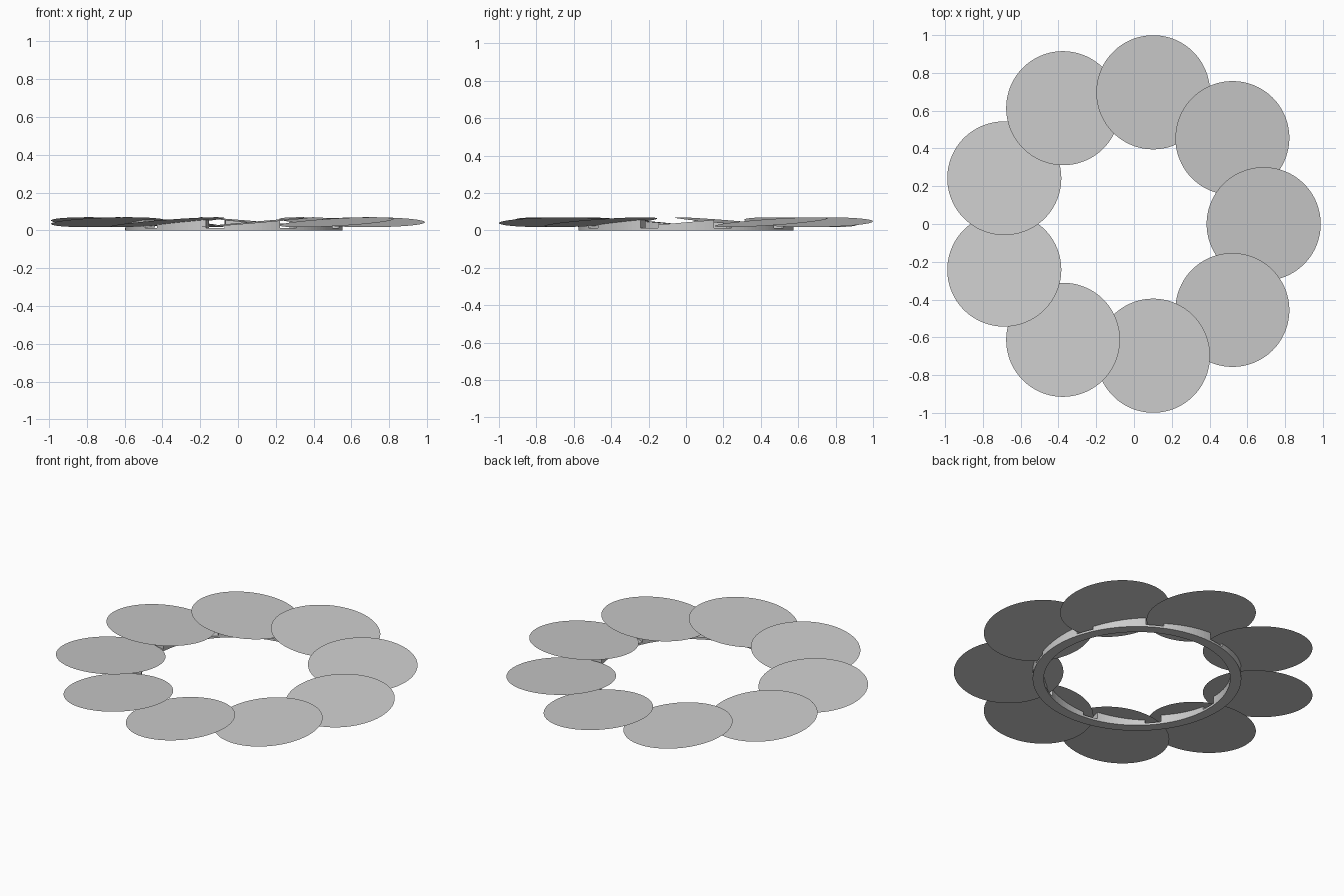
import bpy, bmesh, math
from mathutils import Matrix, Vector

cube = bpy.data.objects.get("Cube")
if cube:
    bpy.data.objects.remove(cube, do_unlink=True)

COUNT = 9
STEP = math.tau / COUNT
CENTRE = Vector((-0.0215, 0, 0))
ORBIT, DISC_R = 0.708, 0.302
TILT, DISC_Z = math.radians(5), 0.0435
R_IN, R_OUT, RING_TOP = 0.514, 0.575, 0.013

grey = bpy.data.materials.new("light_grey")
colour = (0.6, 0.6, 0.6, 1)
grey.diffuse_color = colour
grey.use_nodes = True
grey.node_tree.nodes["Principled BSDF"].inputs["Base Color"].default_value = colour


def finish(name, bm, angle=0.0):
    mesh = bpy.data.meshes.new(name)
    bm.to_mesh(mesh)
    bm.free()
    mesh.materials.append(grey)
    obj = bpy.data.objects.new(name, mesh)
    obj.matrix_world = Matrix.Translation(CENTRE) @ Matrix.Rotation(angle, 4, "Z")
    bpy.context.collection.objects.link(obj)
    return obj


def arc_block(name, start, end, segments, bottom, top, angle=0.0):
    """Sweep a rectangular section along an arc; top(y) gives the upper height."""
    bm = bmesh.new()
    closed = abs(end - start - math.tau) < 1e-6
    sections = []
    for i in range(segments if closed else segments + 1):
        a = start + (end - start) * i / segments
        section = []
        for r, upper in ((R_IN, 0), (R_OUT, 0), (R_OUT, 1), (R_IN, 1)):
            y = r * math.sin(a)
            section.append(bm.verts.new((r * math.cos(a), y, top(y) if upper else bottom)))
        sections.append(section)
    for i in range(segments):
        p, q = sections[i], sections[(i + 1) % len(sections)]
        for j in range(4):
            k = (j + 1) % 4
            bm.faces.new((p[j], p[k], q[k], q[j]))
    if not closed:
        bm.faces.new(sections[0])
        bm.faces.new(sections[-1])
    bmesh.ops.recalc_face_normals(bm, faces=bm.faces)
    return finish(name, bm, angle)


# Flat base ring
arc_block("base_ring", 0, math.tau, 144, 0, lambda y: RING_TOP)

for n in range(COUNT):
    # Paper-thin petal disc, tilted so each one overlaps the next
    bm = bmesh.new()
    place = Matrix.Translation((ORBIT, 0, DISC_Z)) @ Matrix.Rotation(TILT, 4, "X")
    bmesh.ops.create_circle(bm, cap_ends=True, segments=128, radius=DISC_R, matrix=place)
    finish(f"petal_disc_{n + 1}", bm, n * STEP)

    # Sloping wedge that carries the disc on the ring
    half = math.radians(15)
    arc_block(f"support_wedge_{n + 1}", -half, half, 12, RING_TOP,
              lambda y: DISC_Z - 0.0005 + y * math.tan(TILT), n * STEP)
